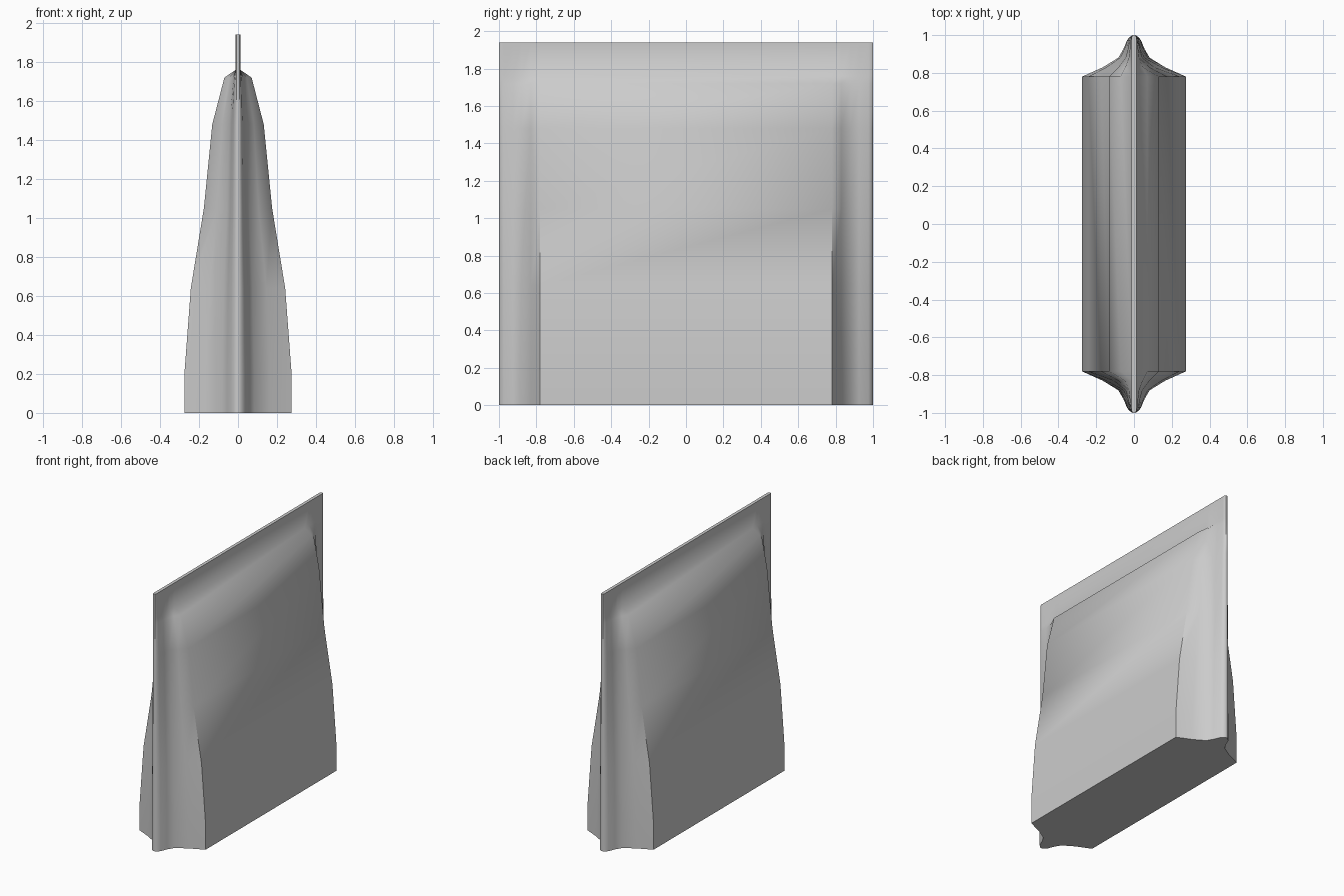
import bpy, bmesh, math

if "Cube" in bpy.data.objects:
    bpy.data.objects.remove(bpy.data.objects["Cube"])

SEAM = 0.012  # half thickness of the pressed seam

# (height, half depth) of the filled body, from base to sealed top
LEVELS = [(0, .275), (.2, .275), (.64, .242), (1.05, .175), (1.48, .132),
          (1.72, .07), (1.76, SEAM), (1.94, SEAM)]
# (y, share of body depth) around one pinched side edge
EDGE = [(.78, 1), (.83, .58), (.88, .27), (.925, .17), (.975, .09), (.99, .04), (1, 0)]


def ring(bm, z, depth):
    quarter = [(SEAM + (depth - SEAM) * f, y) for y, f in EDGE]
    quarter[-1] = (SEAM * .6, 1)
    # right side front to back, then left side back to front
    right = [(x, -y) for x, y in reversed(quarter)] + quarter
    loop = right + [(-x, -y) for x, y in right]
    return [bm.verts.new((x, y, z)) for x, y in loop]


# pouch body, pinched sides and sealed top strip
bm = bmesh.new()
rings = [ring(bm, z, d) for z, d in LEVELS]
n = len(rings[0])
for low, high in zip(rings, rings[1:]):
    for i in range(n):
        j = (i + 1) % n
        bm.faces.new((low[i], low[j], high[j], high[i]))
bm.faces.new(list(reversed(rings[0])))
bm.faces.new(rings[-1])
bmesh.ops.recalc_face_normals(bm, faces=bm.faces)

mesh = bpy.data.meshes.new("pouch")
bm.to_mesh(mesh)
bm.free()
pouch = bpy.data.objects.new("pouch", mesh)
bpy.context.collection.objects.link(pouch)

# plain grey colour
grey = bpy.data.materials.new("light grey")
grey.diffuse_color = (.6, .6, .6, 1)
grey.use_nodes = True
grey.node_tree.nodes["Principled BSDF"].inputs["Base Color"].default_value = grey.diffuse_color
mesh.materials.append(grey)

bpy.context.view_layer.objects.active = pouch
pouch.select_set(True)
bpy.ops.object.shade_smooth_by_angle(angle=math.radians(50))
